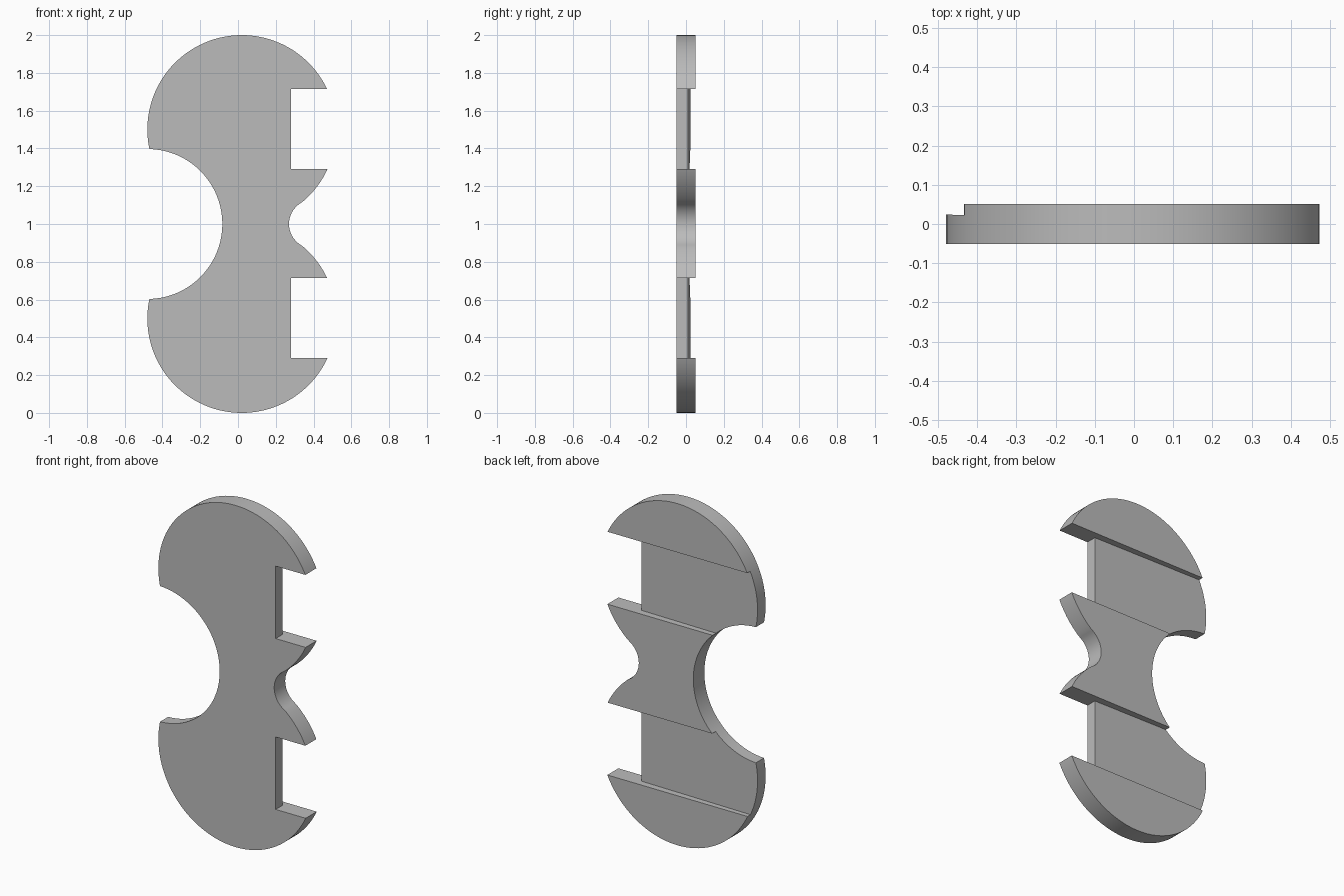
import bpy, bmesh
from math import cos, sin, atan2, sqrt, pi

if "Cube" in bpy.data.objects:
    bpy.data.objects.remove(bpy.data.objects["Cube"])

gray = bpy.data.materials.new("plain_gray")
gray.use_nodes = True
gray.diffuse_color = (0.5, 0.5, 0.5, 1)
gray.node_tree.nodes["Principled BSDF"].inputs["Base Color"].default_value = (0.5, 0.5, 0.5, 1)


def prism(name, points, offset):
    """Extrude a closed outline of 3D points along an offset."""
    bm = bmesh.new()
    face = bm.faces.new([bm.verts.new(p) for p in points])
    ext = bmesh.ops.extrude_face_region(bm, geom=[face])
    verts = [v for v in ext["geom"] if isinstance(v, bmesh.types.BMVert)]
    bmesh.ops.translate(bm, verts=verts, vec=offset)
    bmesh.ops.recalc_face_normals(bm, faces=bm.faces)
    mesh = bpy.data.meshes.new(name)
    bm.to_mesh(mesh)
    bm.free()
    mesh.materials.append(gray)
    obj = bpy.data.objects.new(name, mesh)
    bpy.context.collection.objects.link(obj)
    return obj


def arc(cx, cz, r, start, end, steps):
    angles = [start + (end - start) * i / steps for i in range(steps + 1)]
    return [(cx + r * cos(a), cz + r * sin(a)) for a in angles]


# Upper half of the outline, heights measured from the waist
DISC_X, DISC_Z, DISC_R = 0.02, 0.5, 0.5
WAIST_X, WAIST_R = 0.4, 0.13
BITE_X, BITE_R = -0.48, 0.397
join_z = 0.118
join_x = DISC_X + sqrt(DISC_R**2 - (join_z - DISC_Z)**2)
corner_z = 0.397
corner_x = DISC_X - sqrt(DISC_R**2 - (corner_z - DISC_Z)**2)

waist = arc(WAIST_X, 0, WAIST_R, pi, atan2(join_z, join_x - WAIST_X), 12)
disc = arc(DISC_X, DISC_Z, DISC_R,
           atan2(join_z - DISC_Z, join_x - DISC_X),
           atan2(corner_z - DISC_Z, corner_x - DISC_X) + 2 * pi, 90)
bite = arc(BITE_X, 0, BITE_R, atan2(corner_z, corner_x - BITE_X), 0, 32)
half = waist[:-1] + disc + bite[1:]
outline = half + [(x, -z) for x, z in reversed(half[1:-1])]

plate = prism("plate", [(x, -0.051, z + 1) for x, z in outline], (0, 0.102, 0))

# Two sloping channels across the back, opening into notches on the left edge
channel = [(-0.6, 0.026), (0.28, 0.0105), (0.28, -0.2), (0.6, -0.2), (0.6, 0.2), (-0.6, 0.2)]
bpy.context.view_layer.objects.active = plate
plate.select_set(True)
for label, base in (("lower", 0.29), ("upper", 1.29)):
    cutter = prism(label + "_channel_cutter", [(x, y, base) for x, y in channel], (0, 0, 0.424))
    cutter.hide_render = True
    cut = plate.modifiers.new(label + "_channel", "BOOLEAN")
    cut.operation = "DIFFERENCE"
    cut.solver = "EXACT"
    cut.object = cutter
    bpy.ops.object.modifier_apply(modifier=cut.name)
    bpy.data.objects.remove(cutter)

bpy.ops.object.shade_smooth_by_angle(angle=0.4)
